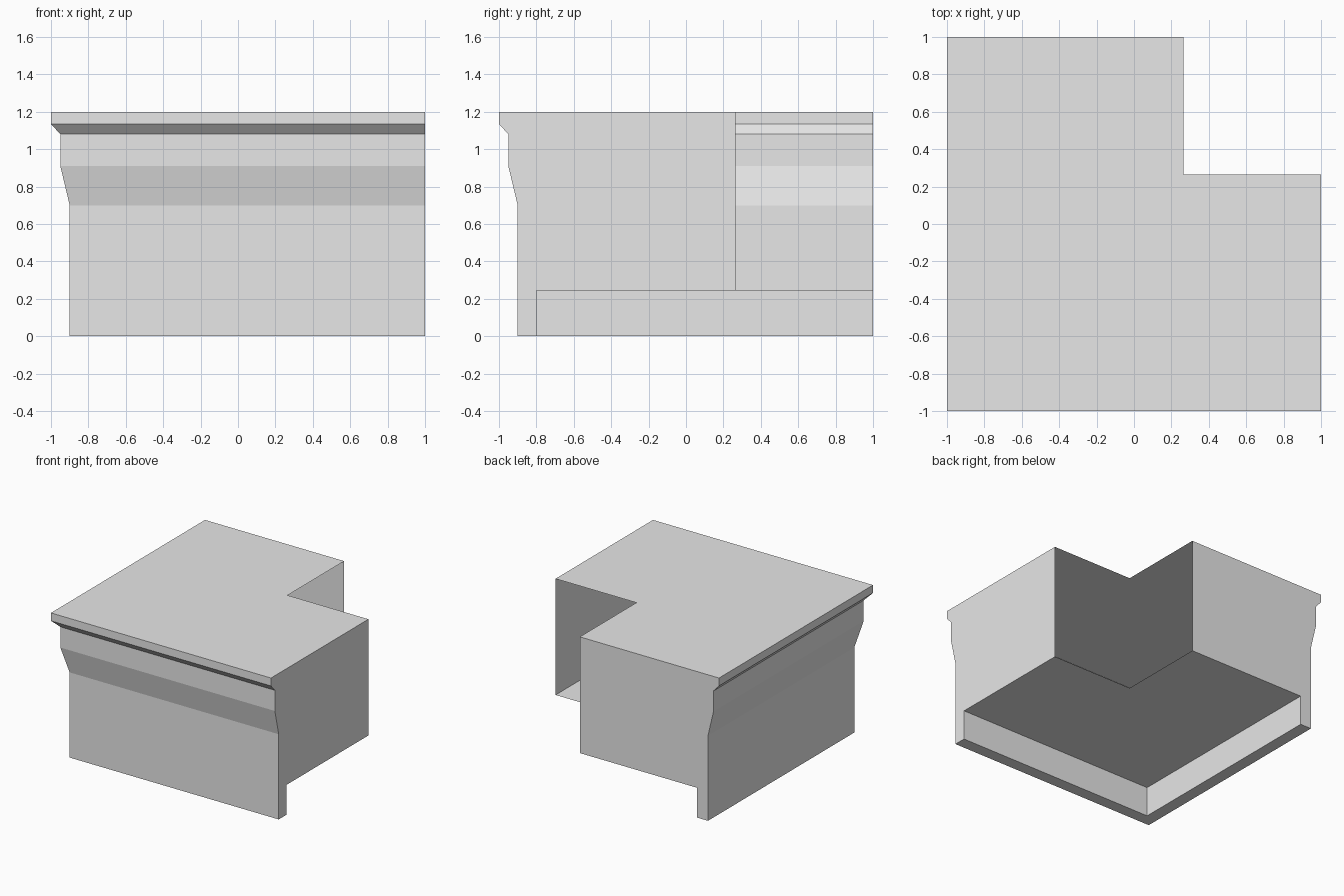
import bpy
import bmesh

cube = bpy.data.objects.get("Cube")
if cube:
    bpy.data.objects.remove(cube, do_unlink=True)

# Plain grey finish
grey = bpy.data.materials.new("plain_grey")
grey.use_nodes = True
colour = (0.8, 0.8, 0.8, 1)
grey.diffuse_color = colour
grey.node_tree.nodes["Principled BSDF"].inputs["Base Color"].default_value = colour

# Counter cross-section as (depth, height): plinth, flared front, worktop lip, open inner side
INNER = 0.265
section = [
    (-0.8, 0), (-0.9, 0), (-0.9, 0.7), (-0.95, 0.91), (-0.95, 1.08),
    (-1, 1.135), (-1, 1.2), (INNER, 1.2), (INNER, 0.245), (-0.8, 0.245),
]
OPEN_SIDE = 7  # edge between worktop and floor, left open

bm = bmesh.new()

# Front run end, mitred corner, side run end
right_end = [bm.verts.new((1, d, z)) for d, z in section]
mitre = [bm.verts.new((d, d, z)) for d, z in section]
back_end = [bm.verts.new((d, 1, z)) for d, z in section]
count = len(section)


def L_face(i, j):
    """One flat L-shaped face joining both runs, for level surfaces."""
    bm.faces.new((right_end[i], right_end[j], mitre[j], back_end[j], back_end[i], mitre[i]))


# Worktop, floor and plinth base are level; the rest are separate panels on each run
for i in range(count):
    j = (i + 1) % count
    if i == OPEN_SIDE:
        continue
    if section[i][1] == section[j][1]:
        L_face(i, j)
    else:
        for a, b in ((right_end, mitre), (mitre, back_end)):
            bm.faces.new((a[i], a[j], b[j], b[i]))

# End panels
bm.faces.new(reversed(right_end))
bm.faces.new(back_end)

mesh = bpy.data.meshes.new("corner_counter")
bm.to_mesh(mesh)
bm.free()
mesh.materials.append(grey)
counter = bpy.data.objects.new("corner_counter", mesh)
bpy.context.collection.objects.link(counter)
